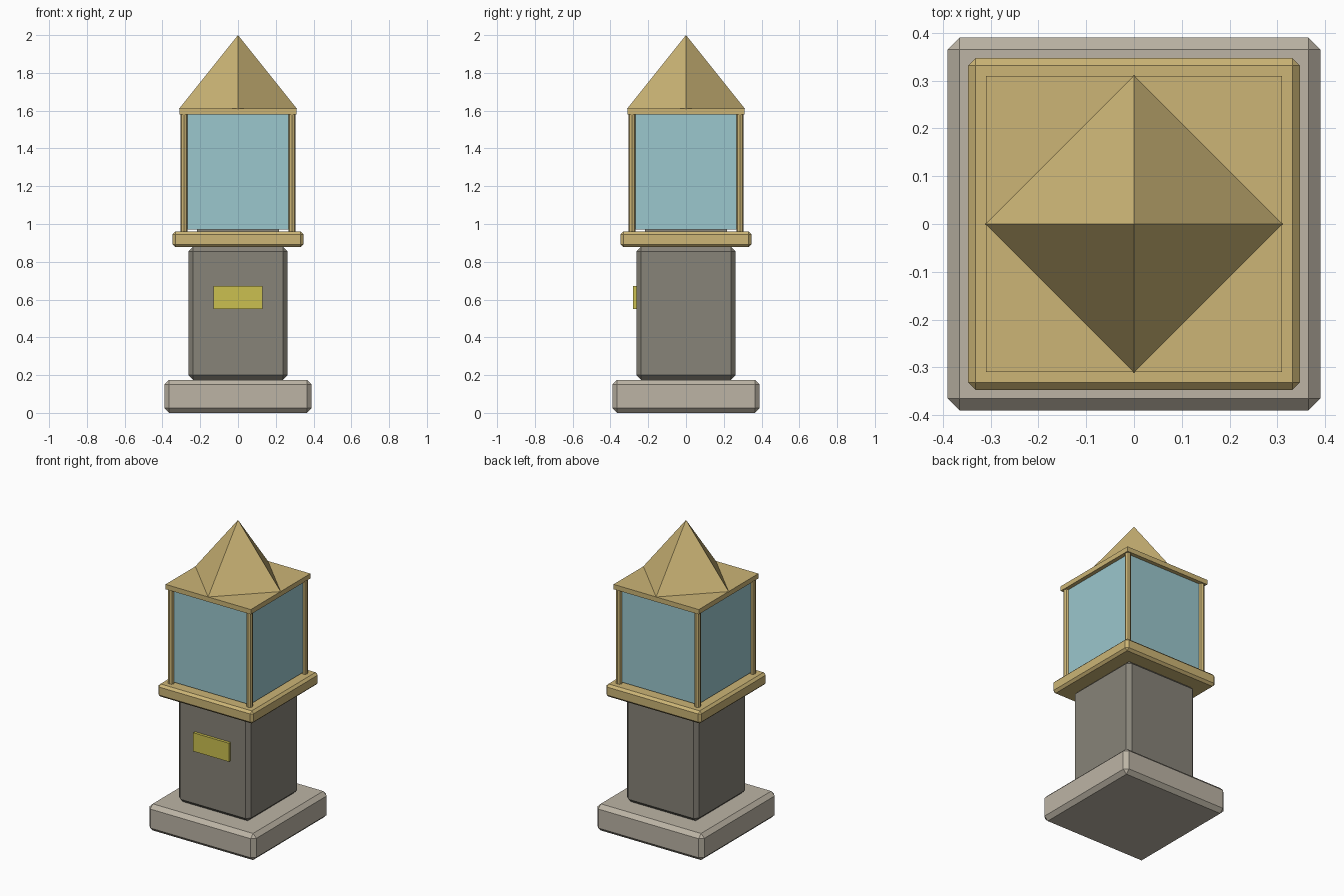
import bpy, math

if "Cube" in bpy.data.objects:
    bpy.data.objects.remove(bpy.data.objects["Cube"])


def material(name, srgb):
    m = bpy.data.materials.new(name)
    lin = [((c / 255 + 0.055) / 1.055) ** 2.4 for c in srgb]
    m.diffuse_color = (*lin, 1)
    m.use_nodes = True
    m.node_tree.nodes["Principled BSDF"].inputs["Base Color"].default_value = m.diffuse_color
    return m


pale_stone = material("pale stone", (188, 180, 165))
dark_stone = material("dark stone", (135, 131, 120))
brass = material("brass", (204, 181, 118))
glass = material("pale blue glass", (155, 199, 205))
yellow = material("yellow plate", (203, 192, 80))


def box(name, x, y, z, mat, bevel=0):
    """Box from (min, max) ranges, with an optional flat chamfer."""
    r = (x, y, z)
    bpy.ops.mesh.primitive_cube_add(size=1, location=[(a + b) / 2 for a, b in r])
    o = bpy.context.object
    o.name = name
    o.scale = [b - a for a, b in r]
    bpy.ops.object.transform_apply(location=False, rotation=False, scale=True)
    o.data.materials.append(mat)
    if bevel:
        mod = o.modifiers.new("chamfer", 'BEVEL')
        mod.width, mod.segments = bevel, 1
    return o


def block(name, half, z, mat, bevel=0):
    return box(name, (-half, half), (-half, half), z, mat, bevel)


# Pedestal
block("base", 0.39, (0, 0.175), pale_stone, 0.025)
block("pedestal", 0.262, (0.175, 0.88), dark_stone, 0.025)
box("front_plaque", (-0.13, 0.13), (-0.28, -0.26), (0.551, 0.673), yellow)

# Lantern floor
block("ledge", 0.347, (0.877, 0.96), brass, 0.015)
block("inner_floor", 0.217, (0.955, 0.975), dark_stone)

# Glass panes and corner posts
P = 0.2855
for i, side in enumerate(("front", "right", "back", "left")):
    pane = box(side + "_pane", (-0.275, 0.275), (-0.284, -0.276), (0.97, 1.582), glass)
    # swing each pane about the vertical axis
    a = i * math.pi / 2
    pane.location = (0.28 * math.sin(a), -0.28 * math.cos(a), pane.location.z)
    pane.rotation_euler.z = a
for sx in (-1, 1):
    for sy in (-1, 1):
        bpy.ops.mesh.primitive_cylinder_add(vertices=8, radius=0.0185, depth=0.64,
                                            location=(sx * P, sy * P, 1.27))
        post = bpy.context.object
        post.name = "corner_post"
        post.data.materials.append(brass)

# Roof slab and four-sided spire turned to a diamond
block("roof_slab", 0.31, (1.58, 1.612), brass)
bpy.ops.mesh.primitive_cone_add(vertices=4, radius1=0.312, depth=0.39,
                                location=(0, 0, 1.805))
spire = bpy.context.object
spire.name = "spire"
spire.data.materials.append(brass)
